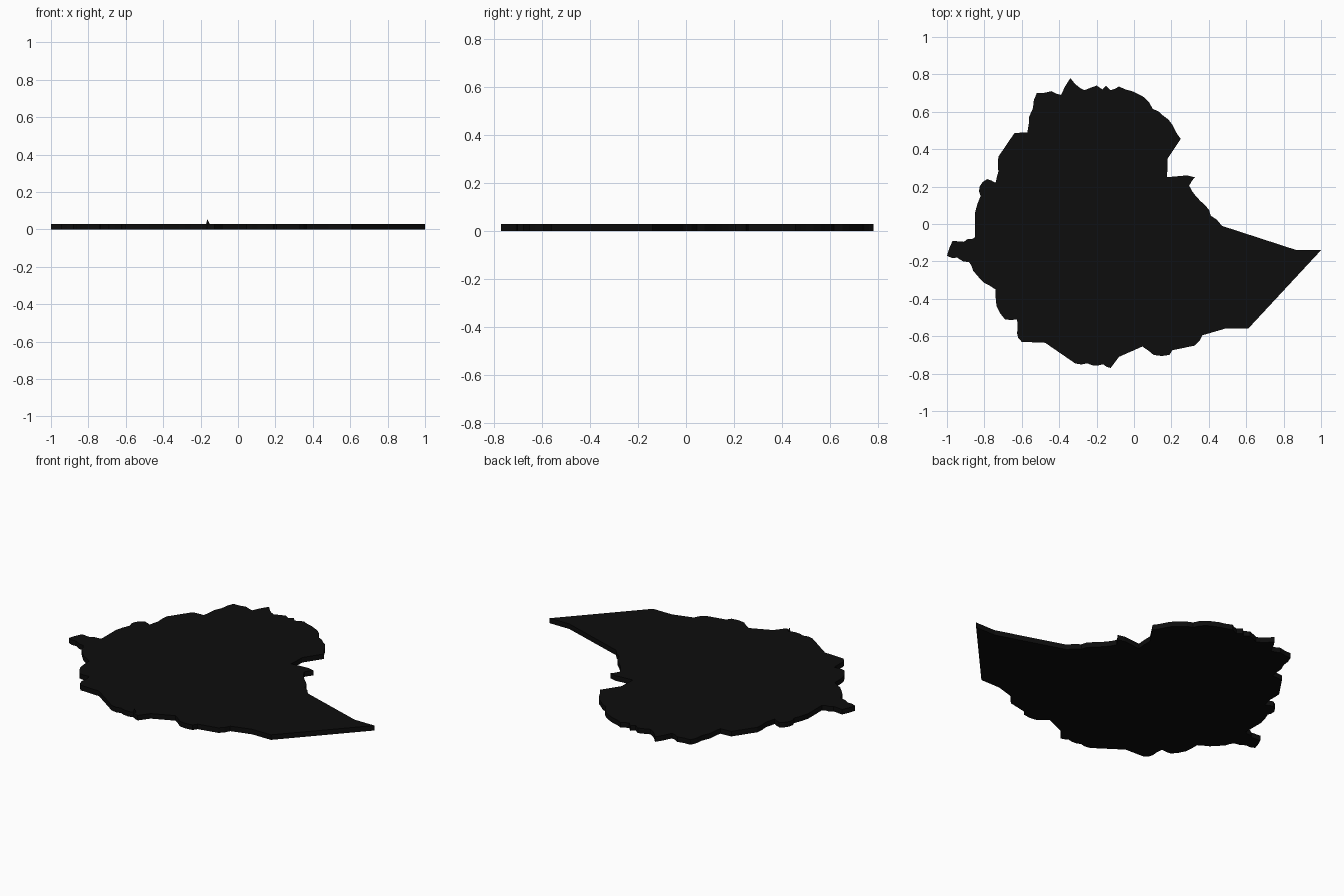
import bpy
import bmesh
import random
from mathutils import Vector

THICKNESS = 0.03
random.seed(4)

default_cube = bpy.data.objects.get("Cube")
if default_cube:
    bpy.data.objects.remove(default_cube, do_unlink=True)

# Single near-black material
black = bpy.data.materials.new("matte_black")
black.use_nodes = True
colour = (0.004, 0.004, 0.004, 1)
black.diffuse_color = colour
black.node_tree.nodes["Principled BSDF"].inputs["Base Color"].default_value = colour

# Outline of the slab, clockwise from the northern peak
north_east_border = [
    (-.34, .78), (-.31, .745), (-.265, .715), (-.2, .74), (-.17, .72), (-.15, .74),
    (-.125, .715), (-.08, .735), (-.01, .71), (.05, .68), (.1, .615), (.155, .58),
    (.205, .53), (.22, .5), (.25, .455), (.18, .35), (.175, .25), (.285, .26),
    (.325, .25), (.295, .205), (.33, .15), (.38, .1), (.41, .045), (.47, -.01),
    (.87, -.14), (1, -.14)]
south_border = [
    (.61, -.56), (.485, -.56), (.365, -.595), (.325, -.65), (.205, -.675), (.19, -.7),
    (.105, -.7), (.045, -.655), (-.08, -.71), (-.125, -.77), (-.165, -.75),
    (-.225, -.755), (-.25, -.745), (-.315, -.745), (-.475, -.635), (-.6, -.63),
    (-.625, -.585), (-.625, -.51), (-.69, -.51)]
west_border = [
    (-.735, -.44), (-.74, -.35), (-.8, -.315), (-.86, -.25), (-.88, -.205),
    (-.945, -.18), (-1, -.17), (-.97, -.09), (-.91, -.095), (-.865, -.08),
    (-.85, -.07), (-.85, .06), (-.82, .15), (-.825, .2), (-.785, .24), (-.74, .22),
    (-.725, .28), (-.725, .36), (-.64, .485), (-.57, .49), (-.56, .575), (-.54, .62),
    (-.52, .7), (-.44, .71), (-.39, .69)]


def roughen(outline):
    """Add a small kink to each short edge; long edges stay straight."""
    result = []
    for i, corner in enumerate(outline):
        a, b = Vector(corner), Vector(outline[(i + 1) % len(outline)])
        edge = b - a
        result.append(a)
        if 0.04 < edge.length < 0.11:
            side = Vector((-edge.y, edge.x)).normalized()
            result.append((a + b) / 2 + side * random.uniform(-0.004, 0.008))
    return result


def make_object(name, points, extrusion):
    """Build a flat polygon, extrude it if asked, and link it to the scene."""
    bm = bmesh.new()
    face = bm.faces.new([bm.verts.new(p) for p in points])
    if extrusion:
        extruded = bmesh.ops.extrude_face_region(bm, geom=[face], use_keep_orig=True)
        top = [v for v in extruded["geom"] if isinstance(v, bmesh.types.BMVert)]
        bmesh.ops.translate(bm, verts=top, vec=(0, 0, extrusion))
        bmesh.ops.recalc_face_normals(bm, faces=bm.faces)
    bmesh.ops.triangulate(bm, faces=bm.faces)
    mesh = bpy.data.meshes.new(name)
    bm.to_mesh(mesh)
    bm.free()
    mesh.materials.append(black)
    obj = bpy.data.objects.new(name, mesh)
    bpy.context.scene.collection.objects.link(obj)
    return obj


# Flat slab with a ragged rim
border = roughen(north_east_border + south_border + west_border)
make_object("slab", [(p.x, p.y, 0) for p in border], THICKNESS)

# Tiny paper-thin spike standing on the southern rim
spike_y = -0.745
make_object("rim_spike", [(-.17, spike_y, THICKNESS), (-.152, spike_y, THICKNESS),
                          (-.164, spike_y, .055)], 0)
